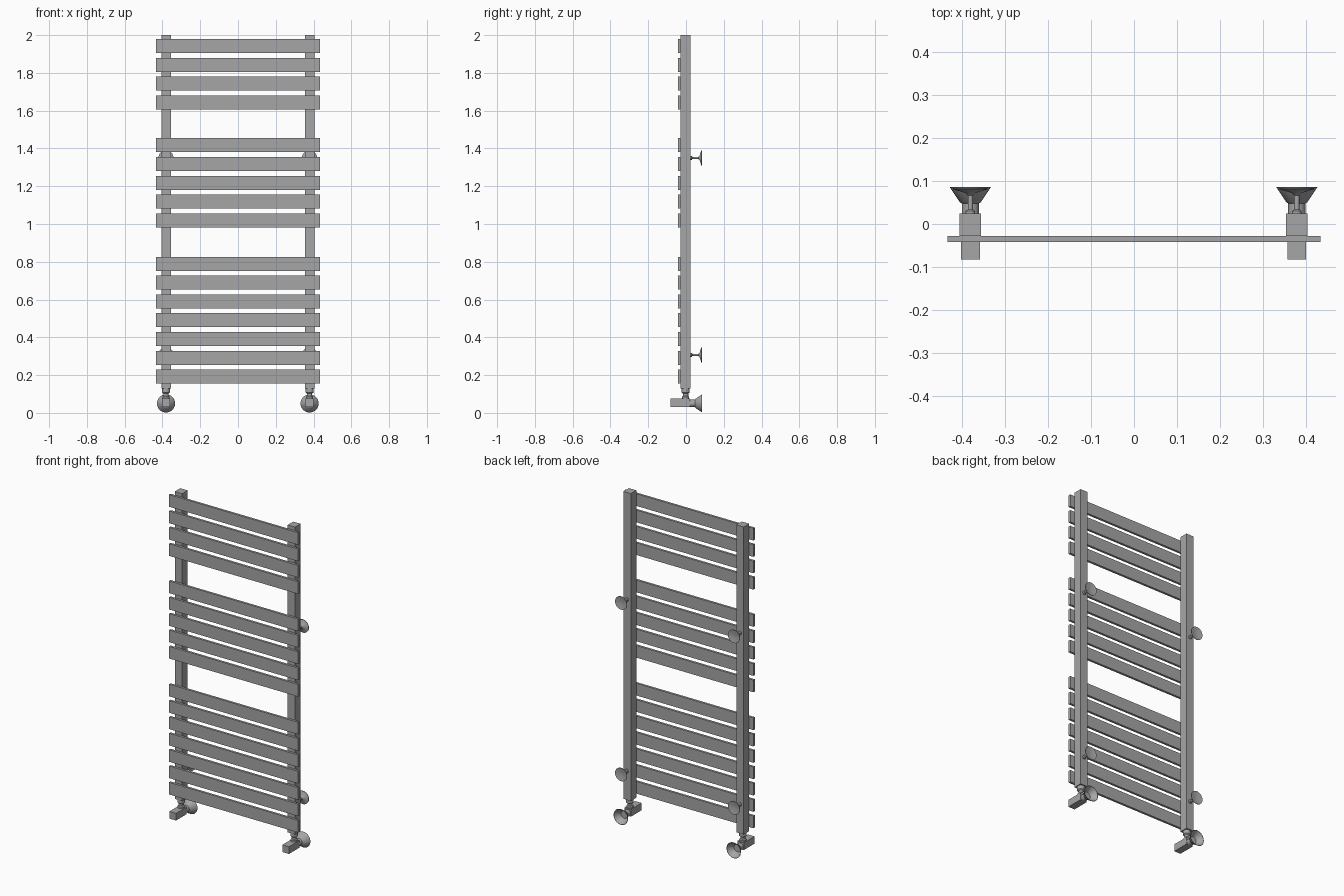
import bpy, bmesh, math
from mathutils import Matrix, Vector

old = bpy.data.objects.get("Cube")
if old:
    bpy.data.objects.remove(old, do_unlink=True)

grey = bpy.data.materials.new("satin grey")
grey.use_nodes = True
colour = (0.38, 0.38, 0.38, 1)
grey.diffuse_color = colour
grey.node_tree.nodes["Principled BSDF"].inputs["Base Color"].default_value = colour


def finish(name, bm, smooth=False):
    bmesh.ops.recalc_face_normals(bm, faces=bm.faces)
    mesh = bpy.data.meshes.new(name)
    bm.to_mesh(mesh)
    bm.free()
    mesh.materials.append(grey)
    ob = bpy.data.objects.new(name, mesh)
    bpy.context.collection.objects.link(ob)
    if smooth:
        bpy.ops.object.select_all(action='DESELECT')
        ob.select_set(True)
        bpy.context.view_layer.objects.active = ob
        bpy.ops.object.shade_smooth_by_angle(angle=math.radians(35))
    return ob


def box(name, low, high):
    low, high = Vector(low), Vector(high)
    bm = bmesh.new()
    size = Matrix.Diagonal((high - low).to_4d())
    size[3][3] = 1
    bmesh.ops.create_cube(bm, size=1, matrix=Matrix.Translation((low + high) / 2) @ size)
    return finish(name, bm)


def lathe(name, profile, origin, along_y=False, sides=32):
    """Spin (radius, distance) points about the z axis, or the y axis."""
    bm = bmesh.new()
    verts = [bm.verts.new((r, 0, d)) for r, d in profile]
    edges = [bm.edges.new(pair) for pair in zip(verts, verts[1:])]
    bmesh.ops.spin(bm, geom=verts + edges, cent=(0, 0, 0), axis=(0, 0, 1),
                   angle=math.tau, steps=sides)
    bmesh.ops.remove_doubles(bm, verts=bm.verts, dist=0.0001)
    turn = Matrix.Rotation(-math.pi / 2 if along_y else 0, 4, 'X')
    bm.transform(Matrix.Translation(origin) @ turn)
    return finish(name, bm, True)


# Flat horizontal bars in three groups
PITCH = 0.0995
number = 1
for top, count in ((1.942, 4), (1.417, 5), (0.789, 7)):
    for i in range(count):
        z = top - i * PITCH
        box(f"bar_{number}", (-0.434, -0.042, z - 0.037), (0.434, -0.028, z + 0.037))
        number += 1

# Open bell, outer and inner skin
bell = [(0, 0.02), (0.02, 0.02), (0.02, 0.048), (0.024, 0.05), (0.048, 0.086),
        (0.046, 0.086), (0.022, 0.052), (0, 0.052)]
# Wall stand-off with a shallow dish
mount = [(0, 0.024), (0.011, 0.024), (0.011, 0.03), (0.006, 0.034), (0.006, 0.066),
         (0.011, 0.072), (0.040, 0.081), (0.040, 0.084), (0.010, 0.078), (0, 0.078)]
# Valve neck
neck = [(0, 0.07), (0.019, 0.07), (0.019, 0.085), (0.014, 0.09), (0.014, 0.102),
        (0.021, 0.108), (0.021, 0.132), (0, 0.132)]

for side, x in (("right", -0.381), ("left", 0.379)):
    # Upright
    box(f"{side}_post", (x - 0.025, -0.028, 0.13), (x + 0.025, 0.025, 2.0))
    # Wall mounts
    for level, z in (("upper", 1.35), ("lower", 0.307)):
        lathe(f"{side}_{level}_wall_mount", mount, (x, 0, z), True)
    # Valve
    box(f"{side}_valve_body", (x - 0.022, -0.083, 0.032), (x + 0.022, 0.02, 0.076))
    lathe(f"{side}_valve_neck", neck, (x, -0.002, 0))
    lathe(f"{side}_pipe_bell", bell, (x, 0, 0.05), True)
